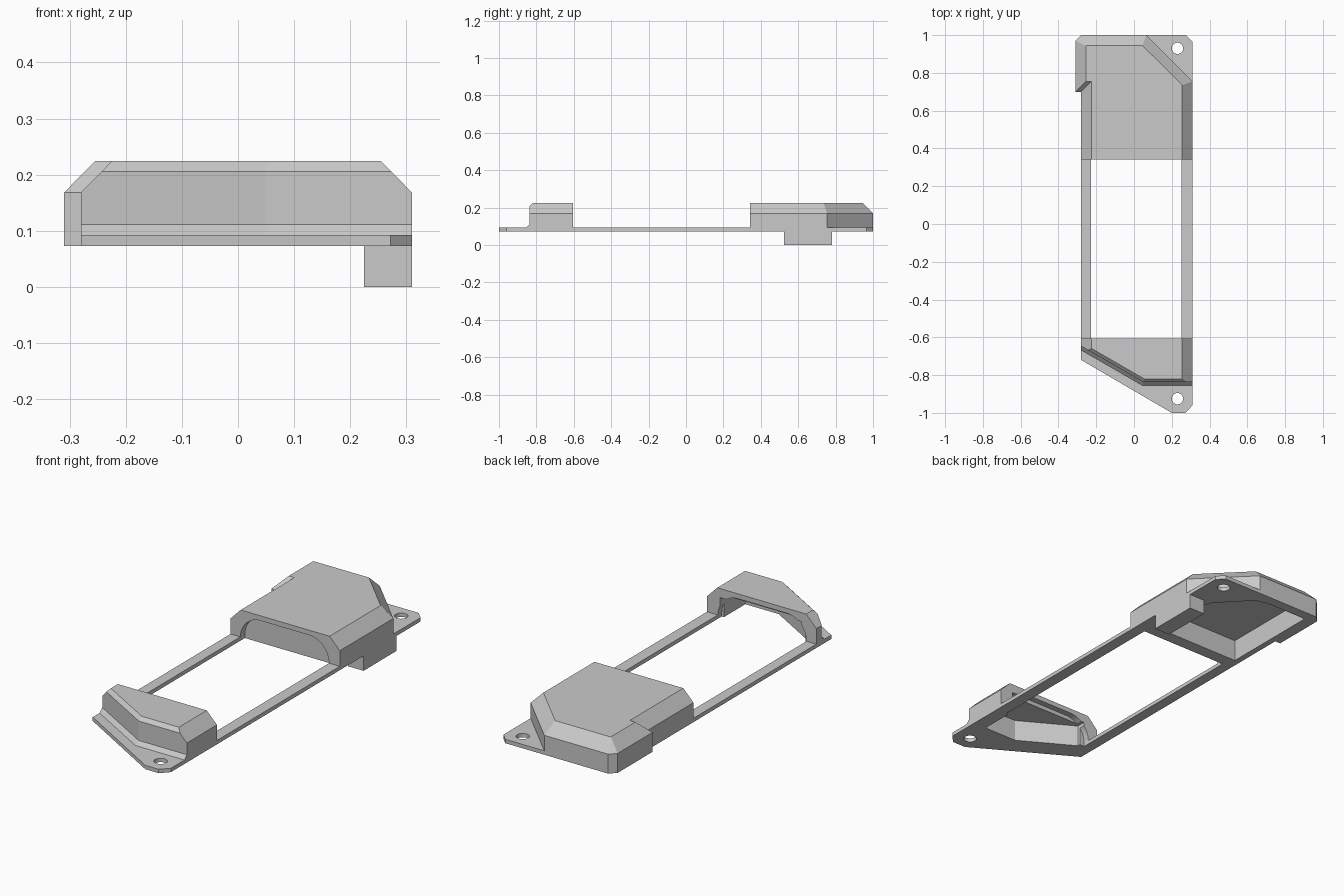
import bpy
import bmesh
import math

if "Cube" in bpy.data.objects:
    bpy.data.objects.remove(bpy.data.objects["Cube"], do_unlink=True)

grey = bpy.data.materials.new("plain grey")
grey.use_nodes = True
COLOUR = (0.59, 0.59, 0.59, 1)
grey.diffuse_color = COLOUR
grey.node_tree.nodes["Principled BSDF"].inputs["Base Color"].default_value = COLOUR

BOTTOM, PLATE_TOP, SHOULDER, TOP = 0.073, 0.092, 0.168, 0.224
WINDOW_FRONT, WINDOW_BACK = -0.605, 0.342
WINDOW_LEFT, WINDOW_RIGHT = 0.252, -0.227


def loft(name, layers, axis="z"):
    """Closed solid through matching outlines, stacked along z or y."""
    bm = bmesh.new()
    rings = []
    for h, outline in layers:
        rings.append([bm.verts.new((a, b, h) if axis == "z" else (a, h, b))
                      for a, b in outline])
    n = len(rings[0])
    for low, high in zip(rings, rings[1:]):
        for i in range(n):
            j = (i + 1) % n
            bm.faces.new((low[i], low[j], high[j], high[i]))
    bm.faces.new(rings[0][::-1])
    bm.faces.new(rings[-1])
    bmesh.ops.recalc_face_normals(bm, faces=bm.faces)
    mesh = bpy.data.meshes.new(name)
    bm.to_mesh(mesh)
    bm.free()
    mesh.materials.append(grey)
    obj = bpy.data.objects.new(name, mesh)
    bpy.context.collection.objects.link(obj)
    return obj


def prism(name, outline, start, end, axis="z"):
    return loft(name, [(start, outline), (end, outline)], axis)


def combine(obj, tool, operation="DIFFERENCE"):
    mod = obj.modifiers.new("combine", "BOOLEAN")
    mod.operation = operation
    mod.solver = "EXACT"
    mod.object = tool
    bpy.context.view_layer.objects.active = obj
    bpy.ops.object.modifier_apply(modifier=mod.name)
    bpy.data.objects.remove(tool, do_unlink=True)


def rect(x0, x1, y0, y1):
    return [(x0, y0), (x1, y0), (x1, y1), (x0, y1)]


def circle(x, y, r, n=32):
    return [(x + r * math.cos(math.tau * i / n), y + r * math.sin(math.tau * i / n))
            for i in range(n)]


def arch(x0, x1, z0, z1, r, n=12):
    """Opening with rounded upper corners."""
    pts = [(x0, z0), (x1, z0)]
    for cx, start in ((x1 - r, 0), (x0 + r, math.pi / 2)):
        for i in range(n + 1):
            a = start + math.pi / 2 * i / n
            pts.append((cx + r * math.cos(a), z1 - r + r * math.sin(a)))
    return pts


def bent_outline(d):
    """Front cover outline with its bent front wall moved in by d."""
    vx, vy = 0.045 + 0.268 * d, -0.855 + d
    return [(-0.4, vy + (vx + 0.4) * math.tan(math.pi / 6)), (vx, vy),
            (0.4, vy), (0.4, -0.5), (-0.4, -0.5)]


# Base plate
frame = prism("cover_frame", [
    (-0.28, -0.72), (0.2, -1), (0.272, -1), (0.31, -0.96), (0.31, 0.965), (0.275, 1),
    (-0.28, 1), (-0.31, 0.97), (-0.31, 0.7), (-0.28, 0.7)], BOTTOM, PLATE_TOP)

# Rear cover: chamfered body plus the wider rear wing
body_low = [(-0.28, WINDOW_BACK), (0.31, WINDOW_BACK), (0.31, 0.755), (0.065, 1), (-0.28, 1)]
body_top = [(-0.225, WINDOW_BACK), (0.255, WINDOW_BACK), (0.255, 0.735), (0.045, 0.945),
            (-0.225, 0.945)]
rear = loft("rear_cover", [(PLATE_TOP, body_low), (SHOULDER, body_low), (TOP, body_top)])
wing_low = [(-0.31, 0.7), (0, 0.7), (0, 1), (-0.28, 1), (-0.31, 0.97)]
wing_top = [(-0.255, 0.755), (0, 0.755), (0, 0.945), (-0.252, 0.945), (-0.255, 0.942)]
combine(rear, loft("wing", [(PLATE_TOP, wing_low), (SHOULDER, wing_low), (TOP, wing_top)]),
        "UNION")

# Front cover: bent stepped wall trimmed to the chamfered cross-section
front = loft("front_cover", [(z, bent_outline(d)) for z, d in
                             ((PLATE_TOP, 0), (0.111, 0.018), (0.206, 0.018), (TOP, 0.035))])
section = [(-0.28, 0), (0.31, 0), (0.31, SHOULDER), (0.255, TOP), (0.255, 0.3),
           (-0.225, 0.3), (-0.225, TOP), (-0.28, SHOULDER)]
combine(front, prism("section", section, -1, WINDOW_FRONT, "y"), "INTERSECT")

# Lug under the rear edge, then everything joined into one casting
lug = prism("side_lug", rect(0.225, 0.31, 0.525, 0.78), 0, BOTTOM)
for part in (rear, front, lug):
    combine(frame, part, "UNION")

# Window with an arched recess at each end
combine(frame, prism("window", rect(WINDOW_RIGHT, WINDOW_LEFT, WINDOW_FRONT, WINDOW_BACK),
                     0, 0.5))
recess = arch(WINDOW_RIGHT, WINDOW_LEFT, 0, 0.2, 0.11)
for start, end in ((WINDOW_FRONT - 0.03, -0.5), (0.2, WINDOW_BACK + 0.035)):
    combine(frame, prism("recess", recess, start, end, "y"))

# Pockets open to the underside, and screw holes
rear_pocket = [(-0.25, 0.44), (0.2, 0.44), (0.2, 0.73), (0.18, 0.785), (0.07, 0.9),
               (0.03, 0.935), (-0.02, 0.95), (-0.25, 0.95)]
front_pocket = [(-0.2, -0.59), (0.24, -0.59), (0.24, -0.8), (0.06, -0.8), (-0.2, -0.65)]
for pocket in (rear_pocket, front_pocket):
    combine(frame, prism("pocket", pocket, 0, 0.18))
for y in (-0.925, 0.93):
    combine(frame, prism("screw_hole", circle(0.23, y, 0.03), 0, 0.5))
